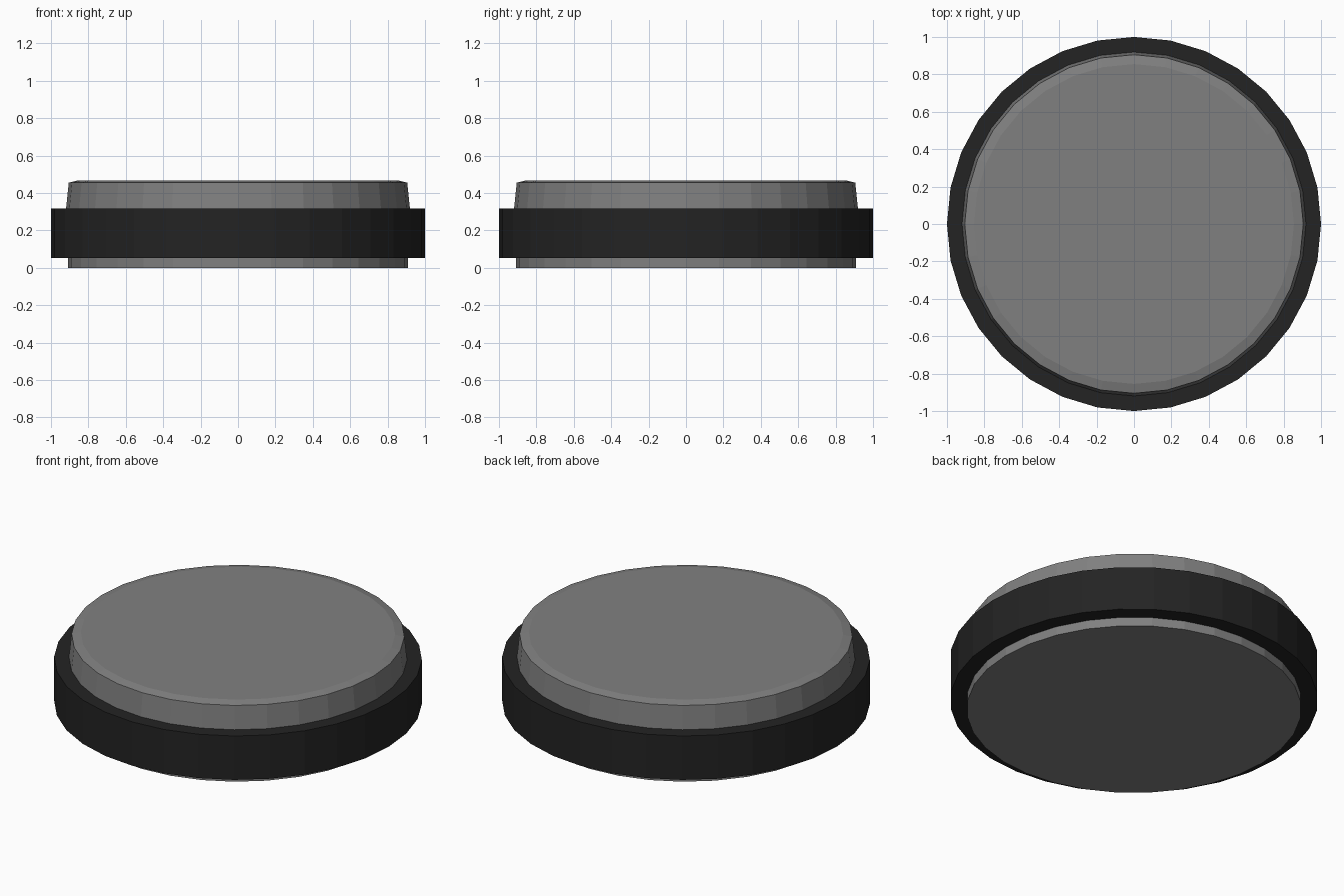
import bpy, bmesh, math

if "Cube" in bpy.data.objects:
    bpy.data.objects.remove(bpy.data.objects["Cube"])

SIDES = 32

def material(name, v):
    m = bpy.data.materials.new(name)
    m.diffuse_color = (v, v, v, 1)
    m.use_nodes = True
    m.node_tree.nodes["Principled BSDF"].inputs["Base Color"].default_value = m.diffuse_color
    return m

def lathe(name, profile, mat, closed=False):
    """Spin (radius, z) points listed bottom to top; cap the ends, or close the loop."""
    bm = bmesh.new()
    rings = [[bm.verts.new((r * math.cos(2 * math.pi * i / SIDES),
                            r * math.sin(2 * math.pi * i / SIDES), z))
              for i in range(SIDES)] for r, z in profile]
    pairs = list(zip(rings, rings[1:]))
    if closed:
        pairs.append((rings[-1], rings[0]))
    else:
        bm.faces.new(rings[0][::-1])
        bm.faces.new(rings[-1])
    for a, b in pairs:
        for i in range(SIDES):
            j = (i + 1) % SIDES
            bm.faces.new((a[i], a[j], b[j], b[i]))
    bmesh.ops.recalc_face_normals(bm, faces=bm.faces)
    me = bpy.data.meshes.new(name)
    bm.to_mesh(me)
    bm.free()
    me.materials.append(mat)
    ob = bpy.data.objects.new(name, me)
    bpy.context.collection.objects.link(ob)
    return ob

grey = material("mid grey", 0.216)
black = material("rubber black", 0.017)

# Disc core with a tapered, bevelled top
lathe("disc_core", [(0.91, 0), (0.91, 0.06), (0.92, 0.31), (0.905, 0.455), (0.855, 0.467)], grey)
# Dark band around the disc
lathe("outer_band", [(0.91, 0.053), (1, 0.053), (1, 0.316), (0.919, 0.316)], black, closed=True)
